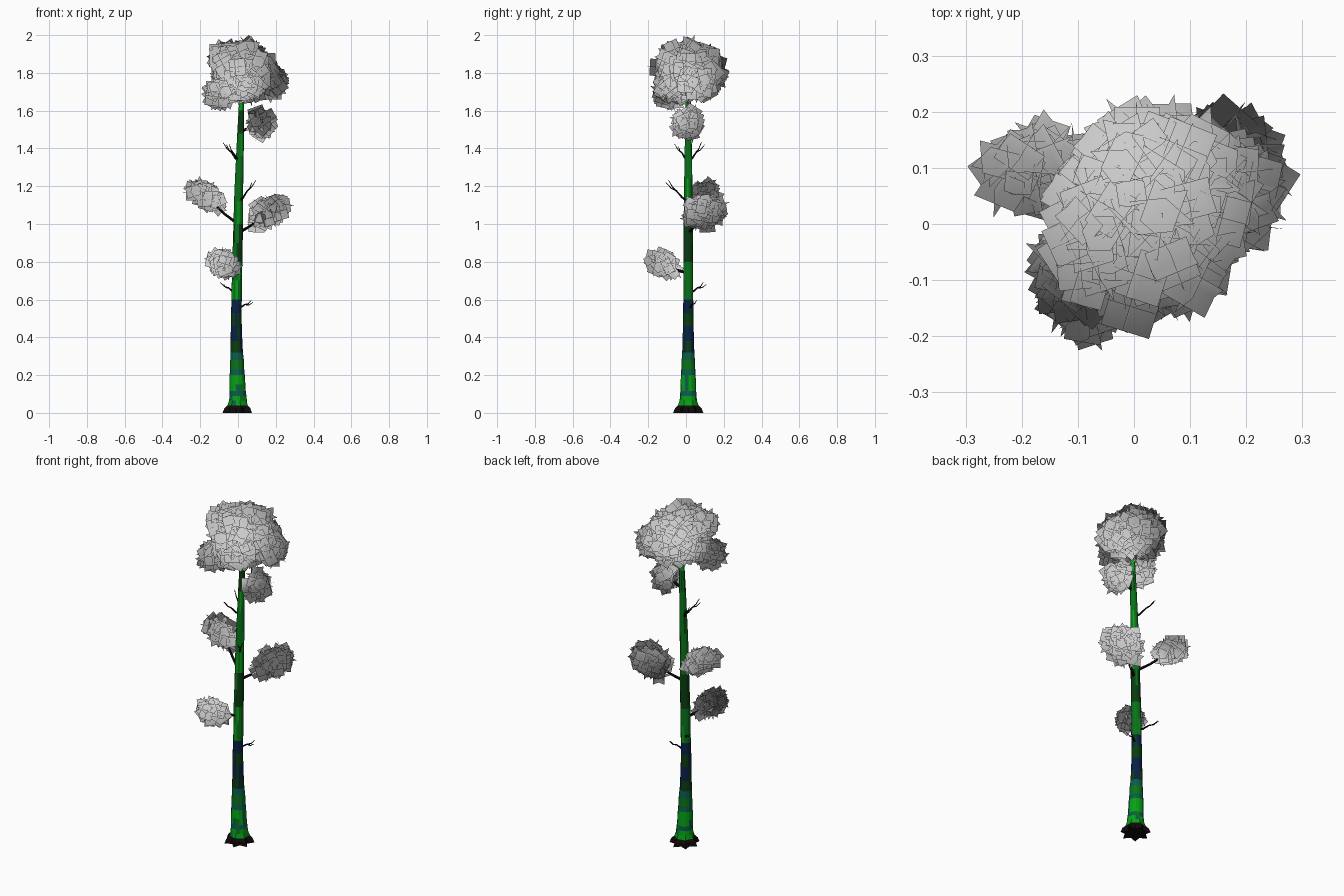
import bpy, bmesh, math, random
from mathutils import Vector, Euler

if "Cube" in bpy.data.objects:
    bpy.data.objects.remove(bpy.data.objects["Cube"])

random.seed(7)


def material(name, rgb):
    m = bpy.data.materials.new(name)
    m.diffuse_color = (*rgb, 1)
    m.use_nodes = True
    m.node_tree.nodes["Principled BSDF"].inputs["Base Color"].default_value = m.diffuse_color
    return m


BLACK = material("bark_black", (0.006, 0.003, 0.003))
BARK = [BLACK,
        material("bark_green", (0.002, 0.36, 0.008)),
        material("bark_mid_green", (0.003, 0.17, 0.01)),
        material("bark_dark_green", (0.003, 0.045, 0.005)),
        material("bark_teal", (0.003, 0.11, 0.07)),
        material("bark_navy", (0.003, 0.015, 0.06))]


def finish(bm, name, mats=()):
    me = bpy.data.meshes.new(name)
    bm.to_mesh(me)
    bm.free()
    for m in mats:
        me.materials.append(m)
    ob = bpy.data.objects.new(name, me)
    bpy.context.collection.objects.link(ob)
    return ob


def tube(bm, rings, pick=lambda z: 0):
    """Skin a list of vertex rings and cap both ends; colour runs in bands."""
    n = len(rings[0])
    loops = [[bm.verts.new(p) for p in r] for r in rings]
    for a, b in zip(loops, loops[1:]):
        z = (a[0].co.z + b[0].co.z) / 2
        band = pick(z)
        for i in range(n):
            j = (i + 1) % n
            f = bm.faces.new((a[i], a[j], b[j], b[i]))
            f.material_index = band if random.random() < .75 else pick(z)
    bm.faces.new(loops[0][::-1])
    bm.faces.new(loops[-1])


# Trunk: centre x, height, radius, root bulge
PROFILE = [(0, 0, .066, .016), (0, .025, .062, .010), (0, .04, .052, .004),
           (0, .065, .047, 0), (0, .09, .045, 0), (-.002, .115, .043, 0), (-.003, .15, .042, 0),
           (-.004, .2, .040, 0), (-.005, .23, .038, 0), (-.005, .28, .036, 0), (-.007, .32, .033, 0),
           (-.008, .38, .031, 0), (-.009, .46, .029, 0), (-.009, .53, .028, 0), (-.007, .60, .027, 0),
           (-.006, .70, .027, 0), (-.004, .80, .027, 0), (-.001, .9, .026, 0),
           (.001, 1.0, .025, 0), (.003, 1.12, .024, 0), (.006, 1.24, .022, 0),
           (.010, 1.36, .020, 0), (.014, 1.48, .018, 0), (.018, 1.6, .015, 0), (.021, 1.72, .012, 0)]


def bark(z):
    if z < .045:
        return 0
    if z < .24:
        return random.choice([1, 1, 2, 4])
    if z < .34:
        return random.choice([2, 4, 4])
    if z < .6:
        return random.choice([5, 5, 3])
    if z < .78:
        return random.choice([1, 1, 2])
    if z < 1.02:
        return random.choice([2, 3, 3])
    return random.choice([1, 2, 2, 3])


SIDES = 14
rings = []
for x, z, r, bulge in PROFILE:
    ring = []
    for i in range(SIDES):
        a = math.tau * i / SIDES
        rr = r + bulge * (1 if i % 2 else -1)
        ring.append((x + rr * math.cos(a), .012 + rr * math.sin(a), z))
    rings.append(ring)
bm = bmesh.new()
tube(bm, rings, bark)
finish(bm, "trunk", BARK)


# Bare forked twigs and the limbs that carry the foliage
def limb(bm, a, b, r0, r1):
    a, b = Vector(a), Vector(b)
    mid = a.lerp(b, .5) - Vector((0, 0, .008))
    q = (b - a).to_track_quat('Z', 'Y')
    tube(bm, [[p + q @ Vector((r * math.cos(t * math.tau / 5), r * math.sin(t * math.tau / 5), 0))
               for t in range(5)] for p, r in ((a, r0), (mid, (r0 + r1) / 2), (b, r1))])


TWIGS = [((.008, .01, 1.33), (-.07, .09, 1.42)), ((.008, .01, 1.34), (-.055, -.05, 1.41)),
         ((.005, .01, 1.12), (.085, -.10, 1.22)), ((-.007, .015, .64), (-.085, .10, .68)),
         ((-.008, .015, .56), (.075, .045, .585))]
bm = bmesh.new()
for a, b in TWIGS:
    a, b = Vector(a), Vector(b)
    fork = a.lerp(b, .55)
    side = (b - a).cross(Vector((0, 0, 1))).normalized() * .013
    limb(bm, a, fork, .007, .004)
    limb(bm, fork, b + side, .004, .0015)
    limb(bm, fork, b - side + Vector((0, 0, .012)), .004, .0015)
finish(bm, "bare_twigs", [BLACK])

bm = bmesh.new()
for a, b in [((.002, .01, 1.0), (-.14, .085, 1.12)), ((0, .01, .95), (.14, .09, 1.05)),
             ((-.005, .01, .74), (-.08, -.11, .79)), ((.014, .01, 1.49), (.10, .01, 1.54)),
             ((.019, .01, 1.68), (.15, .05, 1.76)), ((.019, .01, 1.68), (-.09, -.06, 1.73))]:
    limb(bm, a, b, .009, .005)
finish(bm, "limbs", [BLACK])


# Foliage: tufts of three crossed square cards filling a tilted ellipsoid,
# with shading normals that all point outward from one hub
def foliage(name, centre, radii, count, size, hub, axis=(1, 0, 0)):
    bm = bmesh.new()
    c, rad, hub = Vector(centre), Vector(radii), Vector(hub)
    rot = Vector(axis).to_track_quat('X', 'Z')
    for i in range(count):
        z = 1 - 2 * (i + .5) / count
        t = i * 2.39996
        s = math.sqrt(1 - z * z)
        d = Vector((s * math.cos(t), s * math.sin(t), z))
        p = c + rot @ (d * rad * random.uniform(.65, 1.05))
        q = Euler([random.uniform(0, math.tau) for _ in range(3)]).to_matrix()
        h = size * random.uniform(.45, .55)
        for k in range(3):
            u, v = q.col[k] * h, q.col[(k + 1) % 3] * h
            if u.cross(v).dot(p - hub) < 0:
                u, v = v, u
            quad = [p - u - v, p + u - v, p + u + v, p - u + v]
            for w in quad:
                w.z = min(w.z, 2.0)
            bm.faces.new([bm.verts.new(w) for w in quad]).smooth = True
    me = finish(bm, name).data
    me.normals_split_custom_set_from_vertices([(v.co - hub).normalized() for v in me.vertices])


CROWN = (.02, .01, 1.66)
foliage("crown_main", (.03, .02, 1.815), (.15, .165, .135), 110, .085, CROWN)
foliage("crown_upper_left", (-.075, -.02, 1.88), (.06, .085, .06), 26, .08, CROWN)
foliage("crown_lower_left", (-.10, -.08, 1.695), (.06, .06, .05), 26, .08, CROWN)
foliage("crown_front", (.02, -.08, 1.73), (.09, .06, .05), 30, .08, CROWN)
foliage("crown_right", (.17, .055, 1.75), (.06, .085, .06), 28, .08, CROWN)
foliage("upper_right_cluster", (.12, .01, 1.535), (.05, .055, .06), 20, .078, (.02, -.03, 1.53))
foliage("left_cluster", (-.17, .10, 1.15), (.085, .055, .045), 27, .075, (0, .15, 1.05),
        axis=(-.8, 0, .5))
foliage("right_cluster", (.16, .10, 1.065), (.10, .085, .05), 40, .078, (0, 0, 1.12),
        axis=(.85, .1, .5))
foliage("lower_cluster", (-.08, -.12, .79), (.075, .055, .04), 26, .075, (-.12, -.02, .72),
        axis=(-.4, -.8, .35))
